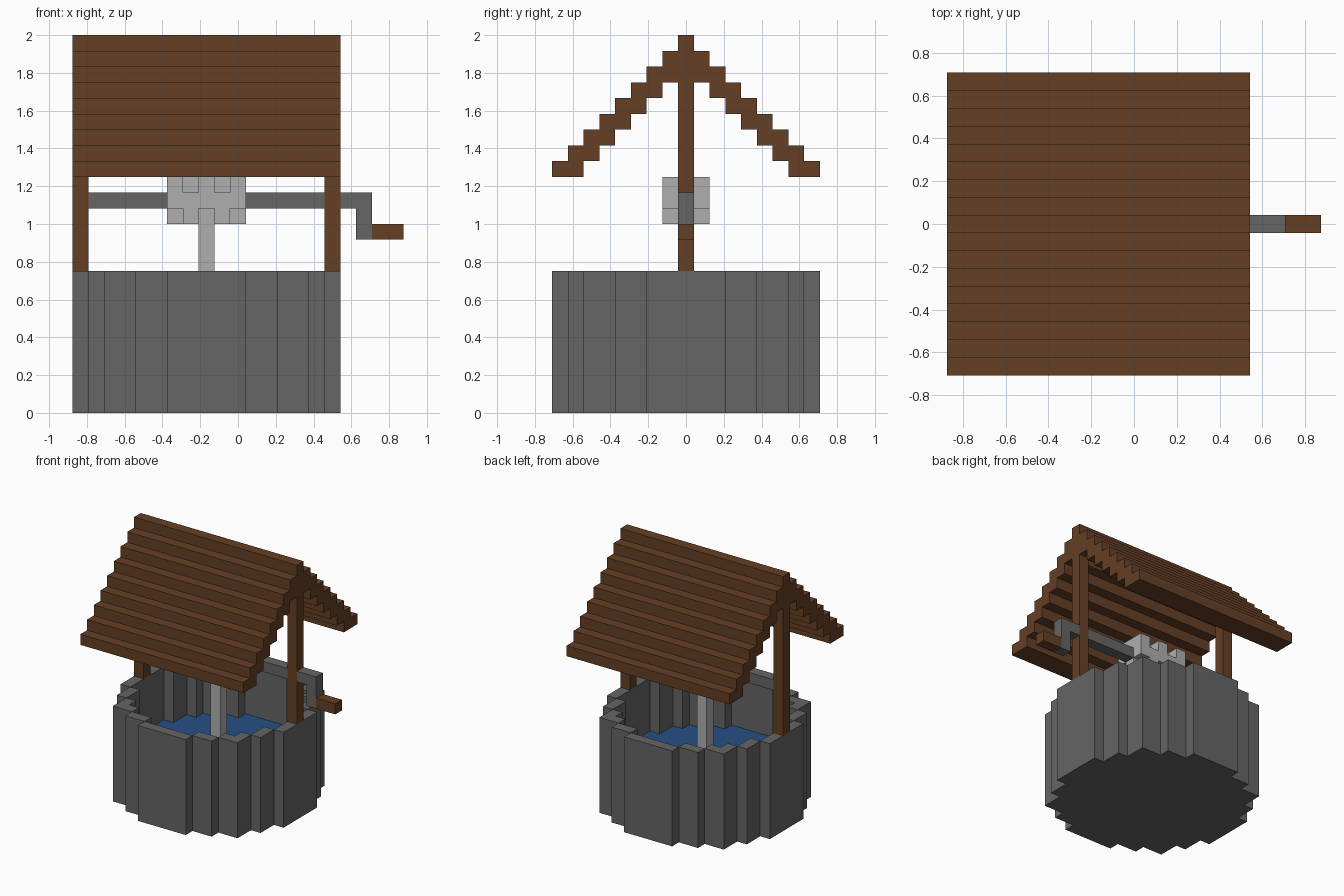
import bpy, bmesh

if "Cube" in bpy.data.objects:
    bpy.data.objects.remove(bpy.data.objects["Cube"])

U = 1 / 12            # block size
CX = -1 / 6           # the well's axis lies left of the origin


def material(name, color):
    m = bpy.data.materials.new(name)
    m.diffuse_color = (*color, 1)
    m.use_nodes = True
    m.node_tree.nodes["Principled BSDF"].inputs["Base Color"].default_value = m.diffuse_color
    return m


WOOD = material("wood", (0.13, 0.05, 0.018))
WATER = material("water", (0.02, 0.08, 0.24))
STONE = material("stone", (0.13, 0.13, 0.13))
ROPE = material("rope", (0.43, 0.43, 0.43))


def finish(name, bm, mat):
    bmesh.ops.recalc_face_normals(bm, faces=bm.faces[:])
    for v in bm.verts:
        v.co *= U
        v.co.x += CX
    me = bpy.data.meshes.new(name)
    bm.to_mesh(me)
    bm.free()
    me.materials.append(mat)
    ob = bpy.data.objects.new(name, me)
    bpy.context.collection.objects.link(ob)
    return ob


def boxes(name, spans, mat):
    """Boxes given as (x0, x1, y0, y1, z0, z1) in block units from the well axis."""
    bm = bmesh.new()
    for x0, x1, y0, y1, z0, z1 in spans:
        for v in bmesh.ops.create_cube(bm, size=1)["verts"]:
            v.co = (x1 if v.co.x > 0 else x0, y1 if v.co.y > 0 else y0, z1 if v.co.z > 0 else z0)
    return finish(name, bm, mat)


def stepped_disc(name, steps, z0, z1, mat):
    """Extruded round outline; steps run from the +x side to the +y side."""
    quarter = list(steps)
    pts = []
    for _ in range(4):
        pts += quarter
        quarter = [(-y, x) for x, y in quarter]
    bm = bmesh.new()
    face = bm.faces.new([bm.verts.new((x, y, z0)) for x, y in pts])
    top = bmesh.ops.extrude_face_region(bm, geom=[face], use_keep_orig=True)["geom"]
    for v in top:
        if isinstance(v, bmesh.types.BMVert):
            v.co.z = z1
    return finish(name, bm, mat)


# Stone floor and water
half = [(8.5, 2.5), (7.5, 2.5), (7.5, 4.5), (6.5, 4.5)]
stepped_disc("well_floor", half + [(6.5, 6.5)] + [(y, x) for x, y in reversed(half)], 0, 1, STONE)
half = [(7.5, 2.5), (6.5, 2.5), (6.5, 4.5), (5.5, 4.5)]
stepped_disc("water", half + [(5.5, 5.5)] + [(y, x) for x, y in reversed(half)], 1, 4, WATER)

# Round stone wall, one block thick: four straight sides and mirrored corners
wall = []
for s in (-1, 1):
    a, b = sorted((s * 7.5, s * 8.5))
    wall += [(a, b, -2.5, 2.5, 0, 9), (-2.5, 2.5, a, b, 0, 9)]
    for t in (-1, 1):
        for x0, x1, y0, y1 in ((6.5, 7.5, 2.5, 4.5), (5.5, 6.5, 4.5, 5.5),
                               (4.5, 6.5, 5.5, 6.5), (2.5, 4.5, 6.5, 7.5)):
            wall.append((*sorted((s * x0, s * x1)), *sorted((t * y0, t * y1)), 0, 9))
boxes("well_wall", wall, STONE)

# Posts
for side, x in (("left", -8.5), ("right", 7.5)):
    boxes(side + "_post", [(x, x + 1, -.5, .5, 9, 22)], WOOD)

# Stepped roof: each plank is two blocks wide and overlaps the one below
roof = [(-8.5, 8.5, -.5, .5, 23, 24), (-8.5, 8.5, -1.5, 1.5, 22, 23)]
for k in range(7):
    outer = 8.5 - k
    for s in (-1, 1):
        roof.append((-8.5, 8.5, *sorted((s * outer, s * (outer - 2))), 15 + k, 16 + k))
boxes("roof", roof, WOOD)

# Axle, crank and handle
boxes("axle", [(-7.5, 7.5, -.5, .5, 13, 14)], STONE)
boxes("crank", [(8.5, 10.5, -.5, .5, 13, 14), (9.5, 10.5, -.5, .5, 11, 13)], STONE)
boxes("crank_handle", [(10.5, 12.5, -.5, .5, 11, 12)], WOOD)

# Wound rope: cross-shaped core with alternating corner blocks
coil = [(-2.5, 2.5, -1.5, 1.5, 13, 14), (-2.5, 2.5, -.5, .5, 14, 15), (-2.5, 2.5, -.5, .5, 12, 13)]
for i in range(5):
    z = 14 if i % 2 == 0 else 12
    for y in (-1.5, .5):
        coil.append((i - 2.5, i - 1.5, y, y + 1, z, z + 1))
boxes("rope_coil", coil, ROPE)
boxes("hanging_rope", [(-.5, .5, -.5, .5, 4, 12)], ROPE)
